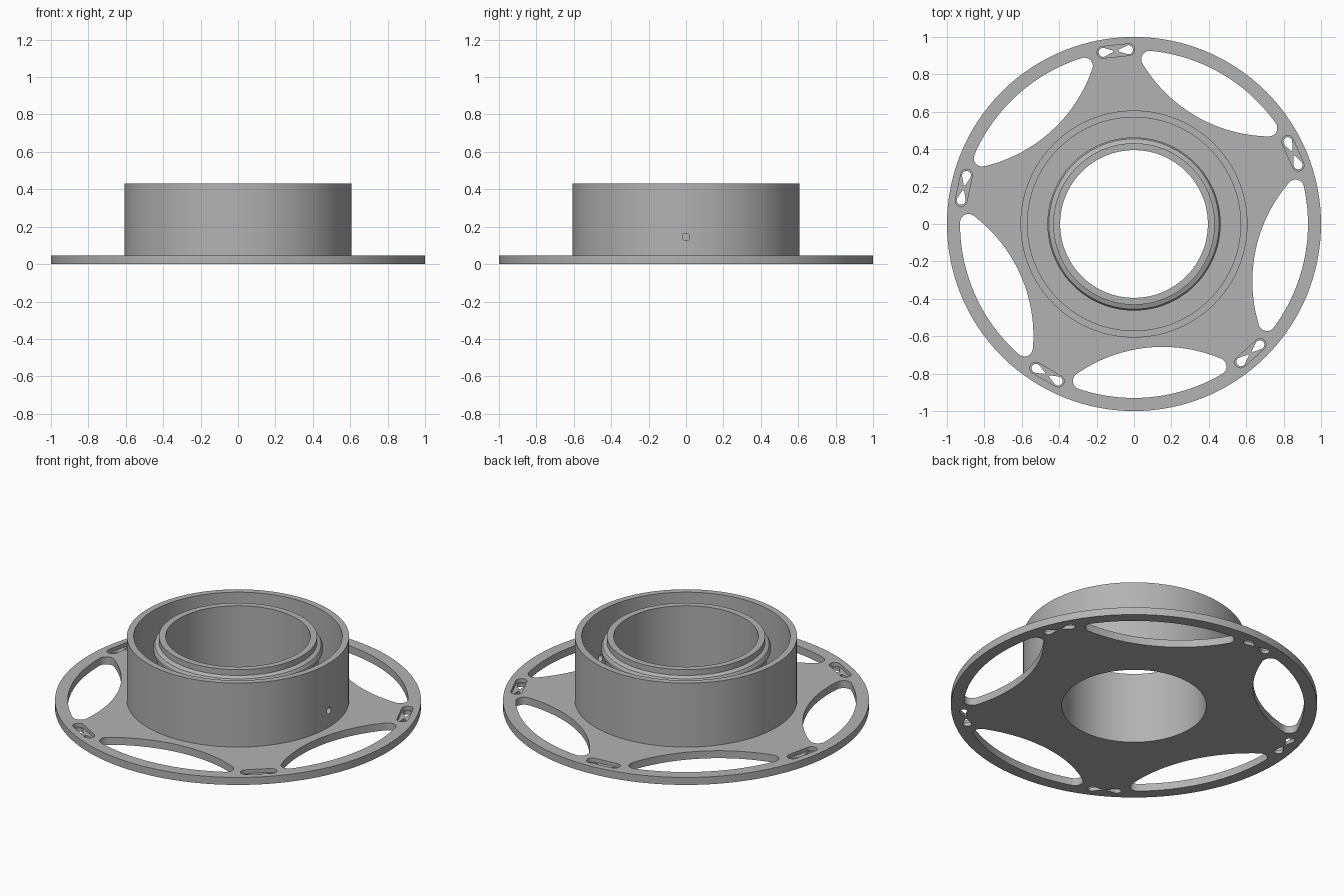
import bpy, bmesh
from math import sin, cos, pi, radians, acos, atan2

if "Cube" in bpy.data.objects:
    bpy.data.objects.remove(bpy.data.objects["Cube"])

grey = bpy.data.materials.new("light grey")
grey.use_nodes = True
colour = (0.45, 0.45, 0.45, 1)
grey.diffuse_color = colour
grey.node_tree.nodes["Principled BSDF"].inputs["Base Color"].default_value = colour

SIDES = 128
PLATE_TOP = 0.045


def to_object(name, bm):
    bmesh.ops.recalc_face_normals(bm, faces=bm.faces)
    mesh = bpy.data.meshes.new(name)
    bm.to_mesh(mesh)
    bm.free()
    mesh.materials.append(grey)
    obj = bpy.data.objects.new(name, mesh)
    bpy.context.collection.objects.link(obj)
    return obj


def lathe(name, profile):
    """Spin a closed (radius, height) profile about z."""
    bm = bmesh.new()
    rings = [[bm.verts.new((r * cos(2 * pi * i / SIDES), r * sin(2 * pi * i / SIDES), z))
              for i in range(SIDES)] for r, z in profile]
    for a, b in zip(rings, rings[1:] + rings[:1]):
        for i in range(SIDES):
            j = (i + 1) % SIDES
            bm.faces.new((a[i], a[j], b[j], b[i]))
    return to_object(name, bm)


def arc(cx, cy, r, start, end, steps):
    return [(cx + r * cos(start + (end - start) * i / steps),
             cy + r * sin(start + (end - start) * i / steps)) for i in range(steps + 1)]


def prisms(name, outlines, z0, z1, first_angle):
    """Extrude flat outlines and repeat them five times about z."""
    bm = bmesh.new()
    for k in range(5):
        a = radians(first_angle + 72 * k)
        for outline in outlines:
            low, high = [[bm.verts.new((x * cos(a) - y * sin(a), x * sin(a) + y * cos(a), z))
                          for x, y in outline] for z in (z0, z1)]
            bm.faces.new(low)
            bm.faces.new(high)
            for i in range(len(low)):
                j = (i + 1) % len(low)
                bm.faces.new((low[i], low[j], high[j], high[i]))
    return to_object(name, bm)


def cut(target, cutter):
    mod = target.modifiers.new("cut", "BOOLEAN")
    mod.operation = "DIFFERENCE"
    mod.solver = "EXACT"
    mod.object = cutter
    cutter.hide_render = True
    bpy.context.view_layer.objects.active = target
    bpy.ops.object.modifier_apply(modifier=mod.name)
    bpy.data.objects.remove(cutter)


def window_outline():
    """Lens between the rim and a large arc, with rounded corners."""
    rim, centre, big, fillet = 0.93, 1.47, 0.805, 0.045
    r = rim - fillet
    a = acos((r * r + centre ** 2 - (big - fillet) ** 2) / (2 * r * centre))
    cx, cy = r * cos(a), r * sin(a)
    b = atan2(cy, cx - centre)
    return (arc(0, 0, rim, -a, a, 28) + arc(cx, cy, fillet, a, b, 10)[1:]
            + arc(centre, 0, big, b, 2 * pi - b, 28)[1:]
            + arc(cx, -cy, fillet, -b, -a, 10)[1:-1])


# Flange plate with windows, slot recesses and paired teardrop holes
plate = lathe("flange_plate", [(0.395, 0), (1, 0), (1, PLATE_TOP), (0.395, PLATE_TOP)])
cut(plate, prisms("window_cutter", [window_outline()], -0.1, 0.1, -12))

SLOT = 0.93
recess = arc(SLOT, 0.07, 0.031, 0, pi, 12) + arc(SLOT, -0.07, 0.031, pi, 2 * pi, 12)
cut(plate, prisms("recess_cutter", [recess], 0.022, 0.1, 24))

drop = arc(SLOT, 0.068, 0.024, -0.3, pi + 0.3, 14) + [(SLOT - 0.004, 0.014), (SLOT + 0.004, 0.014)]
mirrored = [(x, -y) for x, y in reversed(drop)]
cut(plate, prisms("teardrop_cutter", [drop, mirrored], -0.1, 0.1, 24))

# Outer wall with a small pin hole on its left side
wall = lathe("outer_wall", [(0.57, PLATE_TOP), (0.607, PLATE_TOP), (0.607, 0.43), (0.57, 0.43)])
bpy.ops.mesh.primitive_cylinder_add(vertices=24, radius=0.02, depth=0.2,
                                    location=(0.59, 0, 0.145), rotation=(0, pi / 2, 0))
cut(wall, bpy.context.object)

# Inner sleeve with a tapered snap lip
sleeve = lathe("inner_sleeve", [(0.395, PLATE_TOP), (0.44, PLATE_TOP), (0.44, 0.33), (0.463, 0.35),
                                (0.463, 0.37), (0.455, 0.385), (0.432, 0.395), (0.432, 0.43),
                                (0.395, 0.43)])

bpy.ops.object.select_all(action="DESELECT")
for obj in (plate, wall, sleeve):
    obj.select_set(True)
bpy.context.view_layer.objects.active = plate
bpy.ops.object.shade_smooth_by_angle(angle=radians(25))
